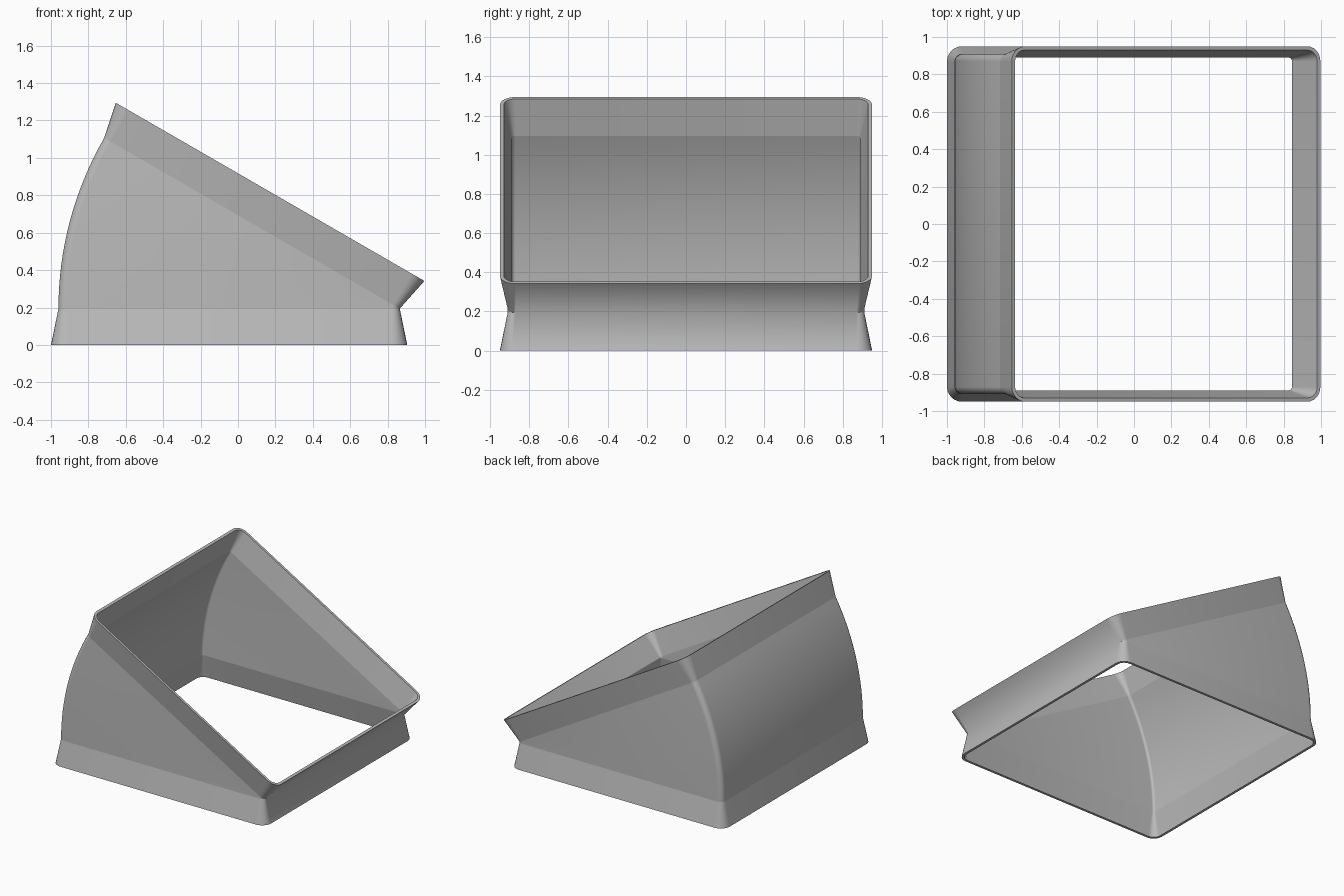
import bpy
import bmesh
from math import sin, cos, pi, radians
from mathutils import Vector

if "Cube" in bpy.data.objects:
    bpy.data.objects.remove(bpy.data.objects["Cube"], do_unlink=True)

# Dimensions of the segmented duct elbow
PIVOT = Vector((0.865, 0, 0.194))   # hinge line of the bend
WIDTH, HALF_DEPTH = 1.825, 0.91     # outer size at the neck
FLARE, FLANGE = 0.04, 0.194         # flange spread and length
WALL, CORNER = 0.02, 0.04
BEND, STEPS, CORNER_STEPS = radians(30), 16, 6

metal = bpy.data.materials.new("duct grey")
metal.use_nodes = True
grey = (0.5, 0.5, 0.5, 1)
metal.diffuse_color = grey
metal.node_tree.nodes["Principled BSDF"].inputs["Base Color"].default_value = grey


def section(grow):
    """Rounded rectangle grown outwards from the neck size."""
    radius = CORNER + grow
    half_w, half_d = WIDTH / 2 + grow - radius, HALF_DEPTH + grow - radius
    points = []
    for i, (sx, sy) in enumerate(((1, 1), (-1, 1), (-1, -1), (1, -1))):
        for k in range(CORNER_STEPS + 1):
            a = (i + k / CORNER_STEPS) * pi / 2
            points.append((sx * half_w + radius * cos(a) - WIDTH / 2,
                           sy * half_d + radius * sin(a)))
    return points


def add_ring(bm, angle, height, grow):
    """Place a section on the plane tilted about the hinge line."""
    along = Vector((cos(angle), 0, -sin(angle)))
    normal = Vector((sin(angle), 0, cos(angle)))
    return [bm.verts.new(PIVOT + along * x + normal * height + Vector((0, y, 0)))
            for x, y in section(grow)]


def bridge(bm, lower, upper):
    n = len(lower)
    for i in range(n):
        j = (i + 1) % n
        bm.faces.new((lower[i], lower[j], upper[j], upper[i]))


bm = bmesh.new()

# Stations along the duct: flared base, swept bend, flared mouth
stations = [(0, -FLANGE, FLARE)]
stations += [(BEND * i / STEPS, 0, 0) for i in range(STEPS + 1)]
stations.append((BEND, FLANGE, FLARE))

# Outer skin going up, then inner skin coming back down
rings = [add_ring(bm, a, h, g) for a, h, g in stations]
rings += [add_ring(bm, a, h, g - WALL) for a, h, g in reversed(stations)]
for i, ring in enumerate(rings):
    bridge(bm, ring, rings[(i + 1) % len(rings)])

# Crisp creases at the rims and at both necks
last = len(stations) - 1
creases = [0, 1, last - 1, last]
creases += [len(rings) - 1 - c for c in creases]
for c in creases:
    ring = rings[c]
    for i, vert in enumerate(ring):
        edge = bm.edges.get((vert, ring[(i + 1) % len(ring)]))
        if edge:
            edge.smooth = False

for face in bm.faces:
    face.smooth = True

# The outer skin collapses to a line at the hinge
bmesh.ops.remove_doubles(bm, verts=bm.verts, dist=0.0001)
bmesh.ops.recalc_face_normals(bm, faces=bm.faces)

mesh = bpy.data.meshes.new("duct_elbow")
bm.to_mesh(mesh)
bm.free()
mesh.materials.append(metal)
duct = bpy.data.objects.new("duct_elbow", mesh)
bpy.context.collection.objects.link(duct)
